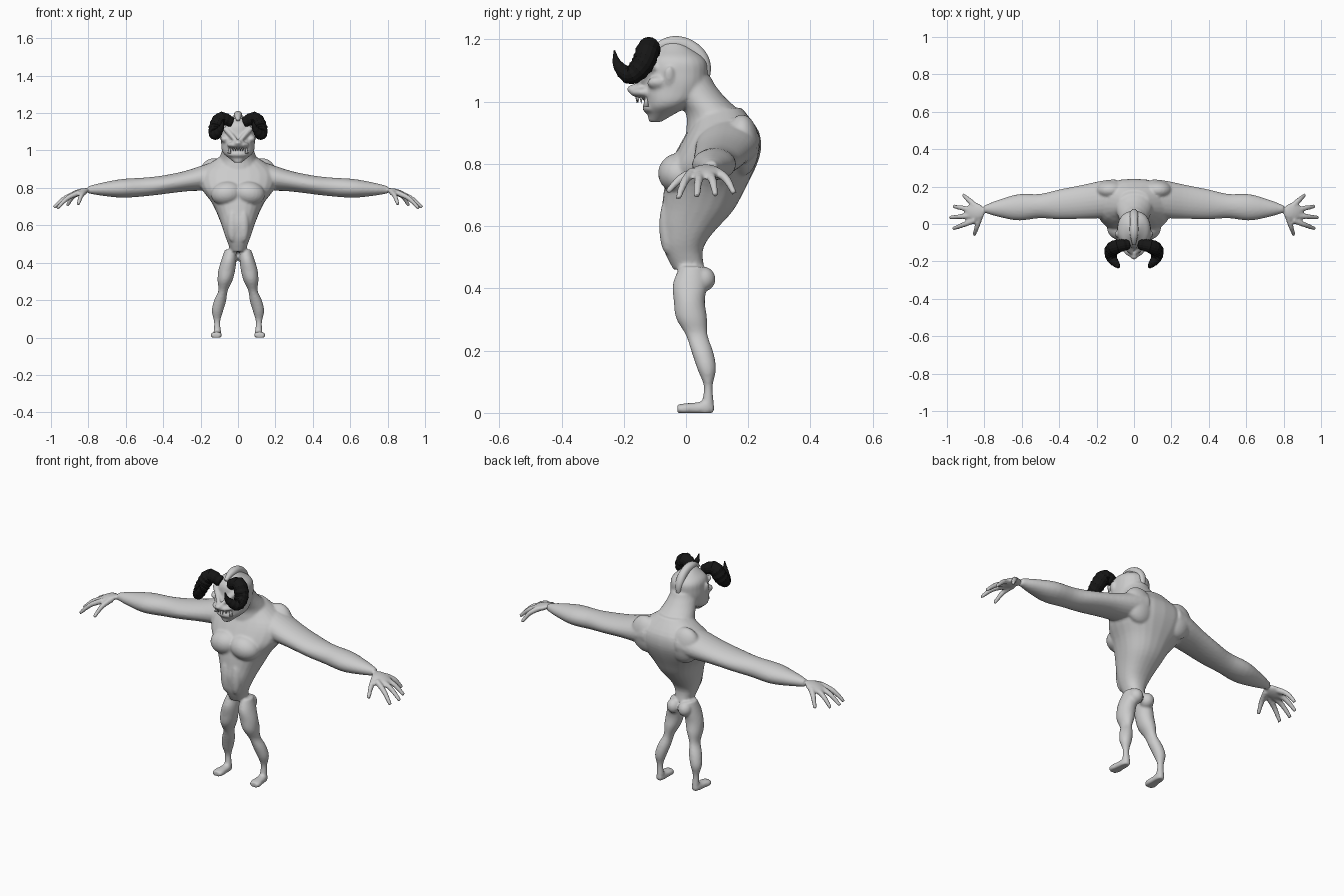
import bpy, bmesh, math
from mathutils import Vector, Matrix

if "Cube" in bpy.data.objects:
    bpy.data.objects.remove(bpy.data.objects["Cube"])

ACROSS, ALONG, UP = Vector((1, 0, 0)), Vector((0, 1, 0)), Vector((0, 0, 1))


def material(name, shade, roughness):
    colour = (shade, shade, shade, 1)
    mat = bpy.data.materials.new(name)
    mat.use_nodes = True
    mat.diffuse_color = colour
    node = mat.node_tree.nodes["Principled BSDF"]
    node.inputs["Base Color"].default_value = colour
    node.inputs["Roughness"].default_value = roughness
    return mat


def sample(values, t):
    """Smooth curve through evenly spaced numbers or vectors."""
    last = len(values) - 1
    place = t * last
    start = min(int(place), max(last - 1, 0))
    f = place - start
    a, b, c, d = (values[max(0, min(last, start + step))] for step in (-1, 0, 1, 2))
    return b + (c - a + (a * 2 - b * 5 + c * 4 - d + ((b - c) * 3 + d - a) * f) * f) * (f / 2)


def column(start, end, xs, ys, count=9):
    """Path of evenly spaced heights whose centre drifts in x and y."""
    steps = [i / (count - 1) for i in range(count)]
    return [Vector((sample(xs, t), sample(ys, t), start + (end - start) * t)) for t in steps]


def power_wave(wave, power):
    return math.copysign(abs(wave) ** (2 / power), wave)


def tube(bm, path, widths, depths, axes=None, side=1, power=2, rings=28, sides=24, ridge=0):
    """Closed tube along a path; its rings turn with the path unless axes are given."""
    path = [Vector((p[0] * side, p[1], p[2])) for p in path]
    steps = [i / (rings - 1) for i in range(rings)]
    points = [sample(path, t) for t in steps]
    u = ALONG
    loops = []
    for i, (t, point) in enumerate(zip(steps, points)):
        if axes:
            u, v = axes
        else:
            heading = (points[min(i + 1, rings - 1)] - points[max(i - 1, 0)]).normalized()
            u = (u - heading * heading.dot(u)).normalized()
            v = heading.cross(u)
        swell = 1 + ridge * (i % 2)
        loop = []
        for k in range(sides):
            angle = math.tau * k / sides
            spot = (point + u * power_wave(math.cos(angle), power) * sample(widths, t) * swell
                    + v * power_wave(math.sin(angle), power) * sample(depths, t) * swell)
            spot.z = max(spot.z, 0)
            loop.append(bm.verts.new(spot))
        loops.append(loop)
    faces = [bm.faces.new(loops[0]), bm.faces.new(loops[-1])]
    for low, high in zip(loops, loops[1:]):
        for k in range(sides):
            faces.append(bm.faces.new((low[k - 1], low[k], high[k], high[k - 1])))
    bmesh.ops.recalc_face_normals(bm, faces=faces)


def muscle(bm, centre, radii, tilt=0, side=1):
    """Ellipsoid bulge, tilted about the y axis."""
    x, y, z = centre
    matrix = (Matrix.Translation((x * side, y, z)) @ Matrix.Rotation(tilt * side, 4, 'Y')
              @ Matrix.Diagonal((*radii, 1)))
    bmesh.ops.create_uvsphere(bm, u_segments=24, v_segments=16, radius=1, matrix=matrix)


def finish(bm, name, mat, smooth=True):
    mesh = bpy.data.meshes.new(name)
    bm.to_mesh(mesh)
    bm.free()
    mesh.materials.append(mat)
    for polygon in mesh.polygons:
        polygon.use_smooth = smooth
    part = bpy.data.objects.new(name, mesh)
    bpy.context.collection.objects.link(part)
    return part


skin = material("pale grey skin", 0.6, 0.6)
black = material("black horn", 0.008, 0.7)
body = bmesh.new()

# Torso with a narrow waist and broad upper back
tube(body, column(.46, .98, [0], [.01, -.01, .03, .06, .09, .12, .11]),
     widths=[.04, .07, .1, .14, .2, .2, .08],
     depths=[.05, .07, .11, .13, .14, .12, .07], axes=(ACROSS, ALONG), power=2.3)

# Neck leaning forward
tube(body, column(.9, 1.08, [0], [.1, .09, .04, 0]),
     widths=[.12, .1, .08, .07], depths=[.1, .09, .08, .08], axes=(ACROSS, ALONG))

# Skull tapering down to the chin
tube(body, column(.935, 1.19, [0], [-.1, -.06, -.04, -.03, -.03, -.04]),
     widths=[.02, .08, .09, .09, .08, .02],
     depths=[.02, .07, .1, .1, .09, .03], axes=(ACROSS, ALONG), power=2.2)

# Upper lip, lower lip and nose
muscle(body, (0, -.13, 1.03), (.06, .05, .02))
muscle(body, (0, -.11, .98), (.055, .03, .02))
muscle(body, (0, -.17, 1.04), (.02, .02, .015))


def build_head_side(side):
    # Slanted brow, cheek and ear
    tube(body, [Vector((0, -.165, 1.04)), Vector((.07, -.1, 1.12))],
         widths=[.01, .016], depths=[.01, .016], side=side)
    muscle(body, (.07, -.09, 1.06), (.025, .035, .02), -.5, side)
    muscle(body, (.09, -.055, 1.08), (.01, .016, .035), .2, side)


def build_trunk_side(side):
    # Chest, belly, shoulder blade and buttock
    muscle(body, (.06, -.02, .77), (.085, .07, .065), .15, side)
    muscle(body, (.03, -.06, .6), (.03, .026, .09), 0, side)
    muscle(body, (.12, .18, .86), (.085, .055, .1), .3, side)
    muscle(body, (.035, .055, .43), (.037, .04, .04), 0, side)


def build_arm(side):
    # Shoulder to wrist, then the palm
    tube(body, [Vector((.1, .14, .87)), Vector((.45, .1, .81)), Vector((.8, .08, .79))],
         widths=[.1, .1, .09, .08, .065, .07, .045, .02],
         depths=[.08, .07, .055, .05, .05, .05, .035, .02], axes=(ALONG, UP), side=side)
    muscle(body, (.85, .065, .775), (.055, .048, .018), .3, side)
    # Fanned fingers and the thumb
    reaches = [(Vector((.85, .02 + .026 * i, .775)),
                Vector((.985 - .018 * (i - 1) ** 2, .06 * i - .025, .69 + .005 * i)))
               for i in range(4)]
    reaches.append((Vector((.82, .045, .78)), Vector((.855, -.06, .71))))
    for root, tip in reaches:
        tube(body, [root, root.lerp(tip, .55) + UP * .015, tip],
             widths=[.016, .014, .01], depths=[.016, .013, .009], side=side, sides=14)


def build_leg(side):
    # Thigh, knee, calf and ankle
    tube(body, column(.47, .03, [.04, .06, .08, .11, .11], [.02, .01, .02, .05, .07, .07]),
         widths=[.03, .04, .045, .04, .025, .033, .03, .017, .02],
         depths=[.04, .055, .05, .05, .035, .035, .03, .014, .02],
         axes=(ACROSS, ALONG), side=side)
    # Foot with a flat sole
    tube(body, [Vector((.11, .09, .014)), Vector((.117, -.028, .012))],
         widths=[.013, .022, .025, .03, .025],
         depths=[.014, .024, .02, .018, .014], axes=(ACROSS, UP), side=side, power=2.5)


for side in (1, -1):
    for build in (build_head_side, build_trunk_side, build_arm, build_leg):
        build(side)

# Fuse the muscles into one continuous skin
body = finish(body, "body", skin)
fuse = body.modifiers.new("fuse", 'REMESH')
fuse.mode = 'VOXEL'
fuse.voxel_size = 0.0065
fuse.use_smooth_shade = True
soften = body.modifiers.new("soften", 'SMOOTH')
soften.factor = 0.5
soften.iterations = 4

# Raised crest arching from the forehead to the nape
crest = bmesh.new()
angles = [math.radians(130 - 20 * i) for i in range(8)]
tube(crest, [Vector((0, -.04 + .105 * math.cos(a), 1.083 + .105 * math.sin(a))) for a in angles],
     widths=[.01, .022, .024, .022, .01], depths=[.01, .022, .022, .022, .01], power=2.2)
finish(crest, "head_crest", skin)

# Ridged horns curling outward, down and then forward
for side, label in ((1, "left"), (-1, "right")):
    horn = bmesh.new()
    curl = [Vector(p) for p in ((.03, -.11, 1.15), (.09, -.12, 1.17), (.12, -.14, 1.12),
                                (.12, -.18, 1.085), (.09, -.22, 1.12), (.08, -.23, 1.165))]
    taper = [.025, .035, .035, .028, .015, .002]
    tube(horn, curl, taper, taper, side=side, sides=16, ridge=.09)
    finish(horn, label + "_horn", black, smooth=False)

# Upper teeth point down, and two tusks rise from the jaw
teeth = bmesh.new()
row = [(.013 * i, -.158 + .0035 * i * i, .022, math.pi) for i in range(-3, 4)]
tusks = [(.046 * side, -.128, .04, 0) for side in (1, -1)]
for x, y, length, flip in row + tusks:
    place = Matrix.Translation((x, y, 1.005)) @ Matrix.Rotation(flip, 4, 'X')
    bmesh.ops.create_cone(teeth, cap_ends=True, segments=8, radius1=length / 4,
                          radius2=0, depth=length, matrix=place)
finish(teeth, "teeth", skin)
